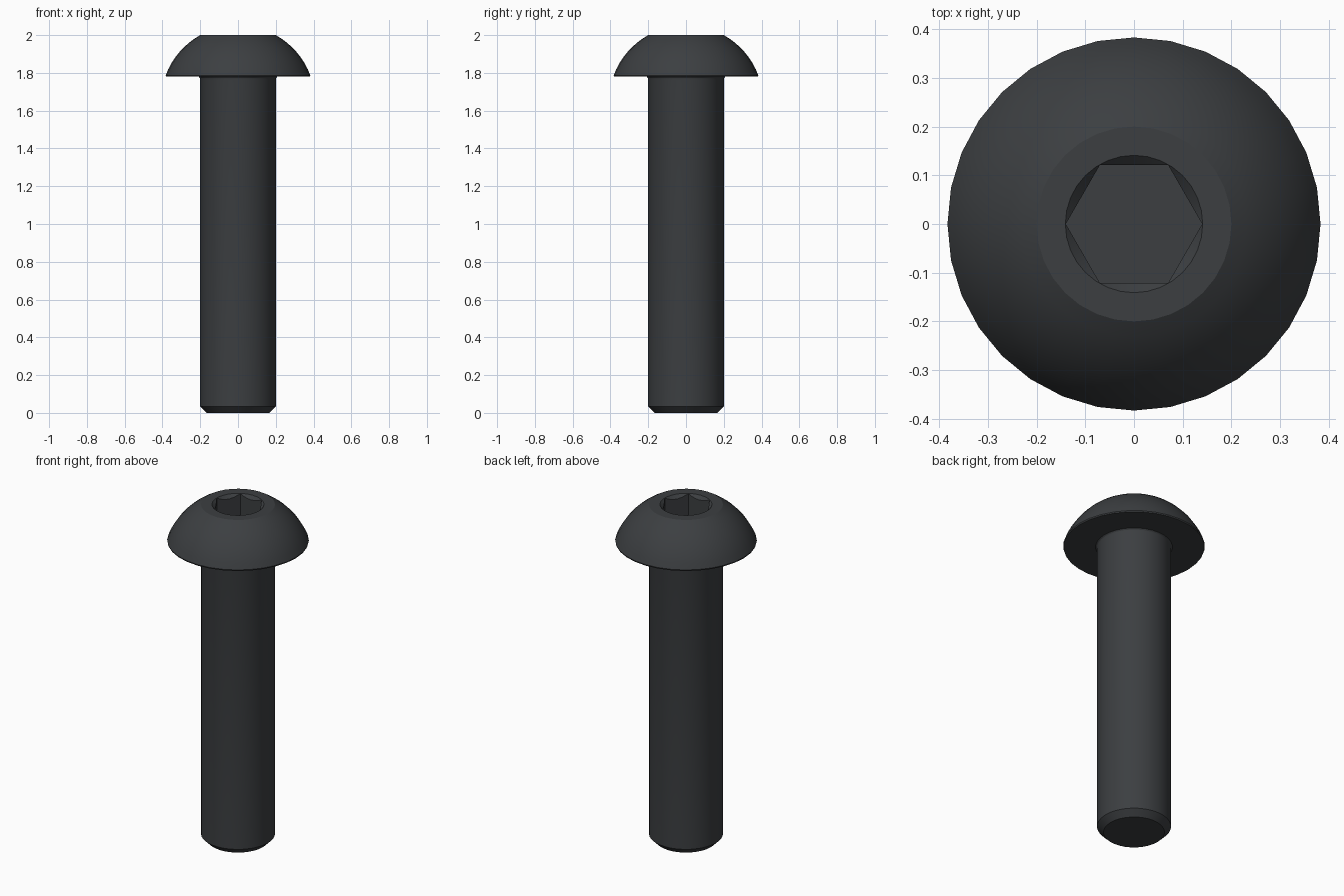
import bpy, bmesh, math
from mathutils import Vector

if "Cube" in bpy.data.objects:
    bpy.data.objects.remove(bpy.data.objects["Cube"])

SEGMENTS = 32


def lathe(name, profile):
    """Spin (radius, z) points around z and cap both ends."""
    bm = bmesh.new()
    rings = []
    for r, z in profile:
        rings.append([bm.verts.new((r * math.cos(2 * math.pi * i / SEGMENTS),
                                    r * math.sin(2 * math.pi * i / SEGMENTS), z))
                      for i in range(SEGMENTS)])
    for a, b in zip(rings, rings[1:]):
        for i in range(SEGMENTS):
            j = (i + 1) % SEGMENTS
            bm.faces.new((a[i], a[j], b[j], b[i]))
    bm.faces.new(rings[0][::-1])
    bm.faces.new(rings[-1])
    bmesh.ops.recalc_face_normals(bm, faces=bm.faces[:])
    mesh = bpy.data.meshes.new(name)
    bm.to_mesh(mesh)
    bm.free()
    obj = bpy.data.objects.new(name, mesh)
    bpy.context.collection.objects.link(obj)
    return obj


def arc(start, end, sagitta, steps):
    """Points on a circular arc bulging to the outside of the chord."""
    a, b = Vector(start), Vector(end)
    half = (b - a).length / 2
    radius = (half * half + sagitta * sagitta) / (2 * sagitta)
    d = (b - a).normalized()
    n = Vector((d.y, -d.x))
    centre = (a + b) / 2 - n * (radius - sagitta)
    sweep = math.asin(half / radius)
    pts = []
    for i in range(steps + 1):
        t = -sweep + 2 * sweep * i / steps
        p = centre + n * radius * math.cos(t) + d * radius * math.sin(t)
        pts.append((p.x, p.y))
    return pts


# Chamfered shaft, small fillet under the head, domed button head
profile = [(0.165, 0), (0.2, 0.035), (0.2, 1.765), (0.202, 1.773),
           (0.208, 1.78), (0.381, 1.78)]
profile += arc((0.383, 1.787), (0.2, 2.0), 0.025, 8)
screw = lathe("button_head_screw", profile)

# Countersink and hexagonal key socket
countersink = lathe("countersink_cutter", [(0.1, 1.959), (0.151, 2.01)])
bpy.ops.mesh.primitive_cylinder_add(vertices=6, radius=0.14, depth=0.23,
                                    location=(0, 0, 1.985),
                                    rotation=(0, 0, math.radians(30)))
hex_socket = bpy.context.object
hex_socket.name = "hex_socket_cutter"

bpy.context.view_layer.objects.active = screw
for cutter in (countersink, hex_socket):
    mod = screw.modifiers.new(cutter.name, 'BOOLEAN')
    mod.operation = 'DIFFERENCE'
    mod.solver = 'EXACT'
    mod.object = cutter
    bpy.ops.object.modifier_apply(modifier=mod.name)
    bpy.data.objects.remove(cutter)

# Dark steel finish
steel = bpy.data.materials.new("dark_steel")
steel.diffuse_color = (0.045, 0.049, 0.053, 1)
steel.use_nodes = True
steel.node_tree.nodes["Principled BSDF"].inputs["Base Color"].default_value = steel.diffuse_color
screw.data.materials.clear()
screw.data.materials.append(steel)

bpy.ops.object.select_all(action='DESELECT')
screw.select_set(True)
bpy.context.view_layer.objects.active = screw
bpy.ops.object.shade_smooth_by_angle(angle=math.radians(25))
